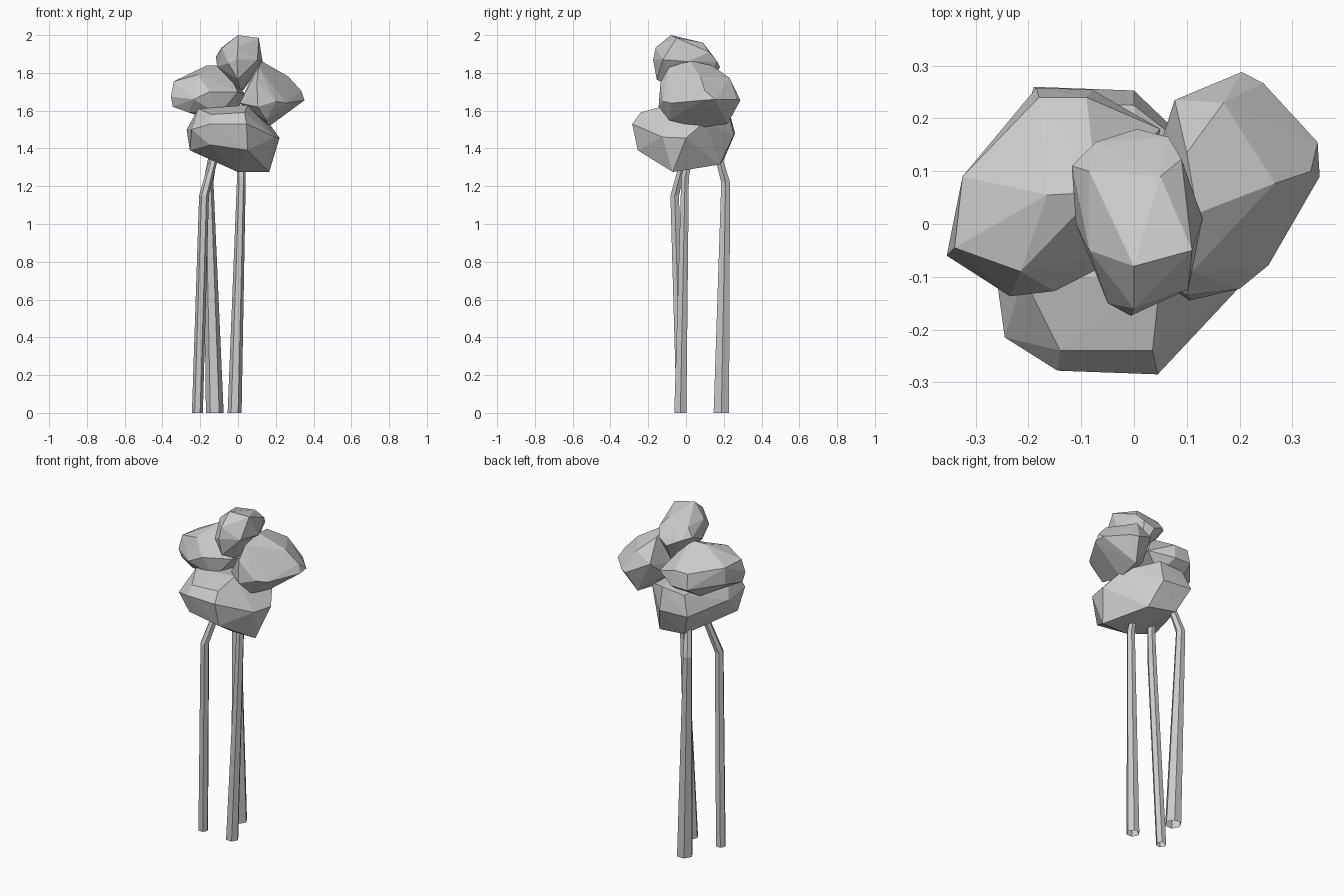
import bpy, bmesh, math


def finish(name, bm):
    bmesh.ops.recalc_face_normals(bm, faces=bm.faces)
    mesh = bpy.data.meshes.new(name)
    bm.to_mesh(mesh)
    bm.free()
    obj = bpy.data.objects.new(name, mesh)
    bpy.context.collection.objects.link(obj)
    return obj


def clump(name, corners):
    """Faceted leaf mass: convex hull around a few corner points."""
    bm = bmesh.new()
    for c in corners:
        bm.verts.new(c)
    res = bmesh.ops.convex_hull(bm, input=bm.verts)
    loose = [v for v in bm.verts if not v.link_faces]
    bmesh.ops.delete(bm, geom=loose, context='VERTS')
    return finish(name, bm)


def trunk(name, path, sides=6):
    """Tapered open tube through (x, y, z, radius) stations."""
    bm = bmesh.new()
    rings = []
    for x, y, z, r in path:
        rings.append([bm.verts.new((x + r * math.cos(2 * math.pi * i / sides),
                                    y + r * math.sin(2 * math.pi * i / sides), z))
                      for i in range(sides)])
    for a, b in zip(rings, rings[1:]):
        for i in range(sides):
            j = (i + 1) % sides
            bm.faces.new((a[i], a[j], b[j], b[i]))
    return finish(name, bm)


# Three slim trunks, kinked inwards under the leaves
trunk("trunk_left", [(-0.215, -0.025, 0, 0.029), (-0.18, -0.06, 1.15, 0.026), (-0.125, -0.005, 1.36, 0.022)])
trunk("trunk_back", [(-0.123, 0.187, 0, 0.047), (-0.157, 0.21, 1.22, 0.027), (-0.13, 0.165, 1.38, 0.022)])
trunk("trunk_right", [(-0.018, -0.03, 0, 0.037), (0.018, -0.005, 1.25, 0.023), (0.015, 0.03, 1.4, 0.02)])

# Lower leaf clump
clump("lower_leaves", [
    (-0.145, -0.278, 1.53), (0.045, -0.285, 1.53), (-0.15, -0.25, 1.42), (0.05, -0.255, 1.39),
    (-0.245, -0.215, 1.5), (-0.255, -0.13, 1.39), (-0.14, -0.24, 1.58), (0.035, -0.24, 1.59),
    (0, -0.07, 1.275), (0.165, -0.07, 1.275), (0.195, -0.125, 1.46), (0.22, 0, 1.455),
    (-0.19, 0.26, 1.48), (0, 0.253, 1.47), (-0.13, 0.2, 1.34), (0.05, 0.18, 1.315),
    (-0.15, 0.23, 1.59), (0, 0.225, 1.6), (0.16, 0.1, 1.54), (-0.272, -0.02, 1.5),
    (-0.21, -0.1, 1.61), (0.05, -0.1, 1.63)])

# Left leaf clump
clump("left_leaves", [
    (-0.355, -0.06, 1.675), (-0.34, -0.045, 1.755), (-0.345, -0.045, 1.62), (-0.325, 0.09, 1.75),
    (-0.325, 0.09, 1.65), (-0.18, 0.24, 1.73), (-0.09, 0.24, 1.73), (-0.185, 0.258, 1.64),
    (-0.08, 0.255, 1.64), (-0.235, -0.137, 1.66), (-0.15, -0.127, 1.7), (-0.215, -0.09, 1.79),
    (-0.165, 0.055, 1.84), (-0.07, 0.06, 1.84), (-0.26, -0.07, 1.59), (-0.1, -0.08, 1.58),
    (-0.2, 0.15, 1.57), (-0.05, 0.15, 1.57), (0, -0.05, 1.7), (0.05, 0.18, 1.67)])

# Right leaf clump
clump("right_leaves", [
    (0.348, 0.155, 1.66), (0.352, 0.09, 1.655), (0.335, 0.1, 1.705), (0.267, 0.077, 1.78),
    (0.204, 0.288, 1.655), (0.245, 0.267, 1.66), (0.17, 0.23, 1.775), (0.077, 0.235, 1.72),
    (0.255, -0.078, 1.64), (0.2, -0.123, 1.65), (0.105, -0.145, 1.62), (0.1, -0.135, 1.75),
    (0.11, -0.09, 1.83), (0.12, 0.02, 1.865), (0.1, 0.135, 1.84), (0.01, -0.08, 1.64),
    (0.15, -0.09, 1.55), (0.155, 0.07, 1.51), (0.17, 0.22, 1.53), (0.04, 0.12, 1.62)])

# Top leaf clump
clump("top_leaves", [
    (0, -0.08, 2.0), (0.11, -0.05, 1.985), (0.05, 0.09, 1.96), (-0.085, 0.1, 1.935),
    (-0.118, 0.11, 1.885), (-0.11, 0, 1.835), (-0.073, 0.155, 1.87), (0.005, 0.18, 1.83),
    (0.065, 0.165, 1.86), (0.09, 0.123, 1.91), (0.13, 0.01, 1.86), (0.103, -0.123, 1.87),
    (-0.006, -0.174, 1.87), (0, -0.16, 1.935), (-0.05, -0.15, 1.85), (-0.085, -0.05, 1.93),
    (0, -0.155, 1.765), (0.01, -0.05, 1.71), (0.03, 0.1, 1.71)])
